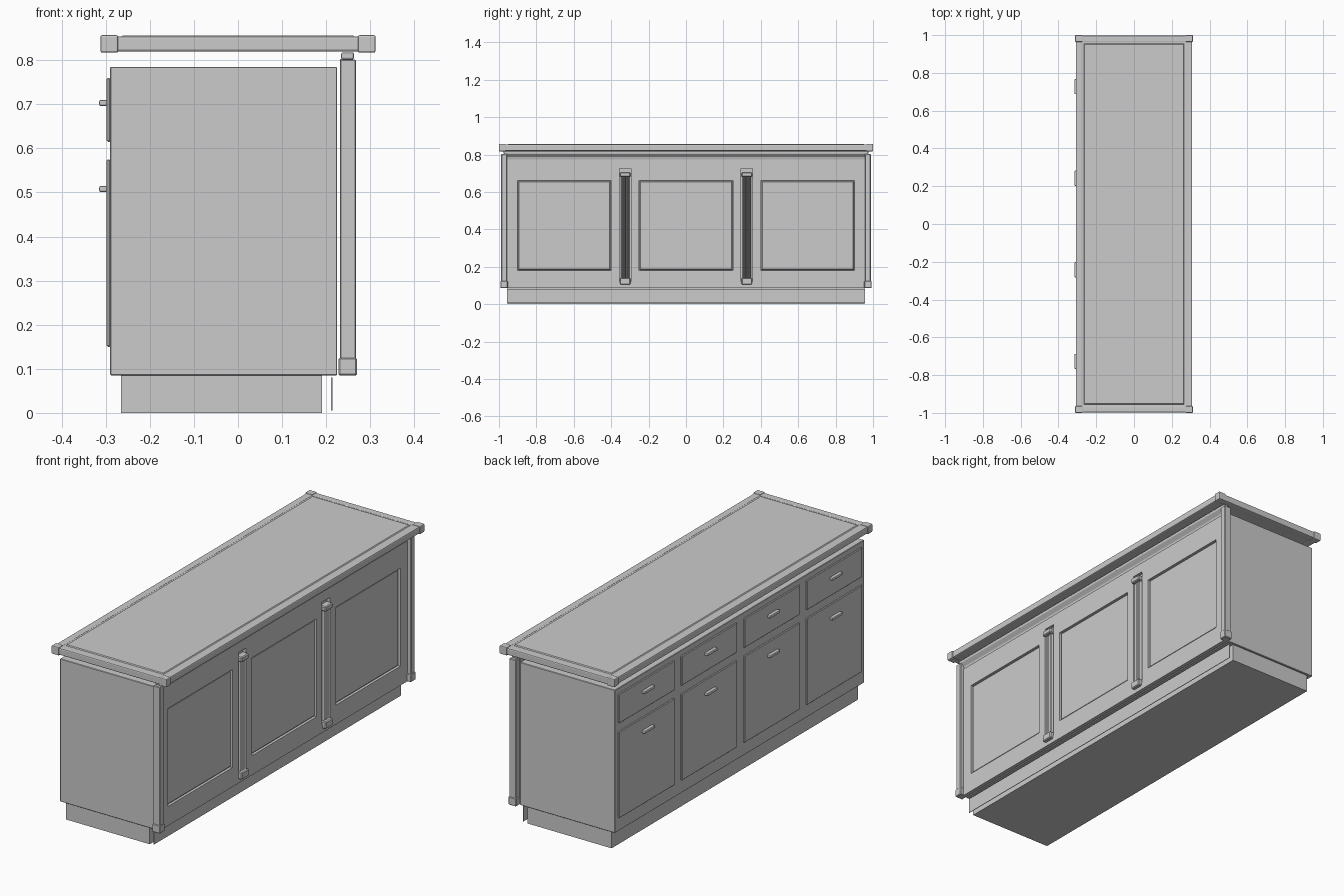
import bpy, bmesh, math
from mathutils import Vector

cube = bpy.data.objects.get("Cube")
if cube:
    bpy.data.objects.remove(cube, do_unlink=True)

grey = bpy.data.materials.new("light_grey_paint")
grey.use_nodes = True
COLOUR = (0.6, 0.6, 0.6, 1)
grey.diffuse_color = COLOUR
grey.node_tree.nodes["Principled BSDF"].inputs["Base Color"].default_value = COLOUR


def finish(name, bm, bevel=0, segments=1):
    bmesh.ops.recalc_face_normals(bm, faces=bm.faces)
    mesh = bpy.data.meshes.new(name)
    bm.to_mesh(mesh)
    bm.free()
    mesh.materials.append(grey)
    ob = bpy.data.objects.new(name, mesh)
    bpy.context.collection.objects.link(ob)
    if bevel:
        mod = ob.modifiers.new("edge_bevel", 'BEVEL')
        mod.width, mod.segments = bevel, segments
    return ob


def box(name, x, y, z, bevel=0, segments=1, field=None):
    """Box from ranges; field = (normal, margin, slope, rise) shapes one face."""
    bm = bmesh.new()
    bmesh.ops.create_cube(bm, size=1)
    for v in bm.verts:
        v.co = [lo + (hi - lo) * (c + 0.5) for c, (lo, hi) in zip(v.co, (x, y, z))]
    if field:
        normal, margin, slope, rise = field
        normal = Vector(normal)
        bm.normal_update()
        face = max(bm.faces, key=lambda f: f.normal.dot(normal))
        if margin:
            bmesh.ops.inset_region(bm, faces=[face], thickness=margin)
        bmesh.ops.inset_region(bm, faces=[face], thickness=slope)
        for v in face.verts:
            v.co += normal * rise
    return finish(name, bm, bevel, segments)


def prism(name, points, axis, lo, hi):
    """Extrude a 2D outline: (x, y) along z, or (x, z) along y."""
    bm = bmesh.new()
    place = (lambda a, b: (a, b, lo)) if axis == 'z' else (lambda a, b: (a, lo, b))
    face = bm.faces.new([bm.verts.new(place(*p)) for p in points])
    new = bmesh.ops.extrude_face_region(bm, geom=[face])["geom"]
    shift = Vector((0, 0, hi - lo)) if axis == 'z' else Vector((0, hi - lo, 0))
    bmesh.ops.translate(bm, vec=shift, verts=[g for g in new if isinstance(g, bmesh.types.BMVert)])
    return finish(name, bm)


# Cabinet body and recessed base
box("cabinet_body", (-0.29, 0.225), (-0.965, 0.965), (0.085, 0.785), 0.002)
box("base_plinth", (-0.265, 0.19), (-0.955, 0.955), (0, 0.086))
box("toe_board", (0.211, 0.214), (-0.957, 0.957), (0.005, 0.08))

# Countertop with a slightly raised centre, edge moulding and corner blocks
box("countertop", (-0.3, 0.3), (-0.99, 0.99), (0.822, 0.852),
    field=((0, 0, 1), 0.05, 0.005, 0.004))
for s, side in ((-1, "right"), (1, "left")):
    box(f"counter_long_edge_{side}", sorted((s * 0.272, s * 0.308)), (-0.98, 0.98),
        (0.82, 0.854), 0.005, 2)
for s, side in ((-1, "front"), (1, "back")):
    box(f"counter_short_edge_{side}", (-0.28, 0.28), sorted((s * 0.962, s * 0.997)),
        (0.82, 0.854), 0.005, 2)
    for t, end in ((-1, "right"), (1, "left")):
        box(f"counter_corner_{side}_{end}", sorted((t * 0.272, t * 0.312)),
            sorted((s * 0.964, s)), (0.817, 0.857), 0.004, 2)

# Drawers and doors, each with a bar handle
for i in range(4):
    y = -0.727 + i * 0.4847
    for part, z0, z1, grip in (("drawer", 0.615, 0.76, 0.703), ("door", 0.15, 0.575, 0.508)):
        box(f"{part}_front_{i + 1}", (-0.298, -0.289), (y - 0.215, y + 0.215), (z0, z1), 0.003)
        box(f"{part}_handle_{i + 1}", (-0.315, -0.297), (y - 0.04, y + 0.04),
            (grip - 0.007, grip + 0.007), 0.004, 2)

# Corner posts with foot blocks on the panelled side
for s, end in ((-1, "front"), (1, "back")):
    box(f"corner_post_{end}", (0.231, 0.268), sorted((s * 0.956, s * 0.988)), (0.1, 0.802), 0.003)
    box(f"post_foot_{end}", (0.228, 0.27), sorted((s * 0.953, s * 0.991)), (0.085, 0.125), 0.003)

# Moulding below the countertop
box("top_moulding", (0.234, 0.263), (-0.975, 0.975), (0.802, 0.818), 0.004, 2)
prism("cove_moulding", [(0.231, 0.772), (0.243, 0.772), (0.247, 0.787), (0.262, 0.803),
                        (0.231, 0.803)], 'y', -0.957, 0.957)

# Face frame
FRAME = (0.231, 0.25)
box("top_rail", FRAME, (-0.957, 0.957), (0.725, 0.774))
box("bottom_rail", FRAME, (-0.957, 0.957), (0.085, 0.12))
box("frame_back", (0.231, 0.235), (-0.957, 0.957), (0.1, 0.74))

# Three panelled bays
for i, (a, b, left, right) in enumerate(((-0.957, -0.355, 0.057, 0.045),
                                         (-0.295, 0.295, 0.045, 0.045),
                                         (0.355, 0.957, 0.045, 0.057))):
    inner = (a + left, b - right)
    n = i + 1
    box(f"bay_{n}_stile_front", FRAME, (a, inner[0]), (0.12, 0.725))
    box(f"bay_{n}_stile_back", FRAME, (inner[1], b), (0.12, 0.725))
    box(f"bay_{n}_lower_rail", FRAME, inner, (0.12, 0.18))
    box(f"bay_{n}_upper_rail", FRAME, inner, (0.66, 0.725))
    box(f"bay_{n}_panel", (0.232, 0.237), inner, (0.18, 0.66),
        field=((1, 0, 0), 0.002, 0.009, 0.007))

# Fluted pilasters between the bays
for s, end in ((-1, "front"), (1, "back")):
    y = s * 0.325
    flutes = [(0.233, y + 0.022), (0.233, y - 0.022)]
    flutes += [(0.238 + 0.016 * (k % 2), y - 0.022 + 0.0044 * k) for k in range(11)]
    prism(f"pilaster_shaft_{end}", flutes, 'z', 0.13, 0.69)
    box(f"pilaster_foot_{end}", (0.232, 0.268), (y - 0.028, y + 0.028), (0.105, 0.14), 0.004)
    box(f"pilaster_cap_{end}", (0.232, 0.268), (y - 0.028, y + 0.028), (0.68, 0.705), 0.004)
